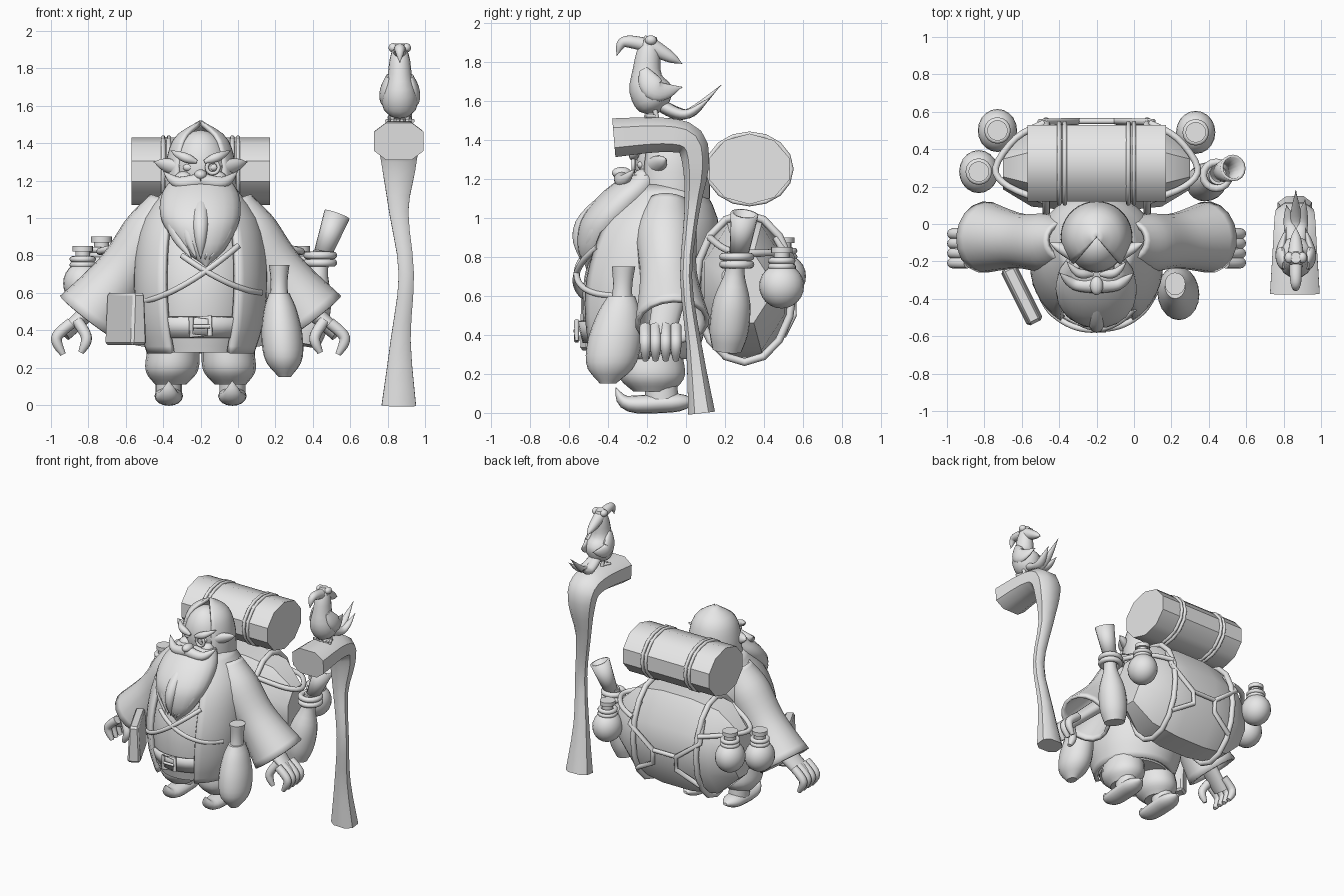
import bpy, bmesh, math
from mathutils import Vector

cube = bpy.data.objects.get("Cube")
if cube:
    bpy.data.objects.remove(cube, do_unlink=True)

clay = bpy.data.materials.new("plain grey")
clay.use_nodes = True
clay.diffuse_color = (0.8, 0.8, 0.8, 1)
clay.node_tree.nodes["Principled BSDF"].inputs["Base Color"].default_value = clay.diffuse_color

# Shared width profiles, from the start of a part to its end
TUBE = (1, 1)
SPIKE = (1, .9, .6, 0)
LEAF = (.4, 1, .7, 0)
BLUNT = (1, 1, .9, .5)
DOME = (1, 1, .95, .7, 0)
PEAR = (.3, .9, 1, .8, .5)
BODY = (.8, .95, 1, .9, .5)


def finish(name, bm, thick=0, angle=40):
    bmesh.ops.recalc_face_normals(bm, faces=bm.faces)
    mesh = bpy.data.meshes.new(name)
    bm.to_mesh(mesh)
    bm.free()
    mesh.materials.append(clay)
    part = bpy.data.objects.new(name, mesh)
    bpy.context.collection.objects.link(part)
    bpy.ops.object.select_all(action='DESELECT')
    part.select_set(True)
    bpy.context.view_layer.objects.active = part
    bpy.ops.object.shade_smooth_by_angle(angle=math.radians(angle))
    if thick:
        shell = part.modifiers.new("thickness", 'SOLIDIFY')
        shell.thickness = thick
        shell.offset = 0


def sample(values, t, closed=False):
    """Smooth curve through evenly spaced values, at fraction t."""
    count = len(values)
    last = count if closed else count - 1
    i = min(int(t * last), last - 1)
    t = t * last - i
    p, q, r, w = (values[k % count if closed else max(0, min(last, k))] for k in range(i - 1, i + 3))
    return q + (r - p + (p * 2 - q * 5 + r * 4 - w + (q * 3 - r * 3 + w - p) * t) * t) * (t / 2)


def sweep(name, path, width, shape=TUBE, ratio=1, seg=16, steps=14, level=False,
          closed=False, gap=0, thick=0, power=1, angle=40):
    """Sweep an ellipse along a path; its width follows the shape, its depth the ratio."""
    path = [Vector(p) for p in path]
    fractions = [i / steps for i in range(steps if closed else steps + 1)]
    points = [sample(path, t, closed) for t in fractions]
    bm, rings, side = bmesh.new(), [], None
    faceted = seg <= 10
    grow = 1 / math.cos(math.pi / seg) if faceted else 1
    for i, (t, centre) in enumerate(zip(fractions, points)):
        after = points[(i + 1) % len(points)] if closed else points[min(i + 1, steps)]
        before = points[i - 1] if closed else points[max(i - 1, 0)]
        along = Vector((0, 0, 1)) if level else (after - before).normalized()
        if side is None:
            side = Vector((0, 1, 0)) if abs(along.x) > .9 else Vector((1, 0, 0))
        side = (side - along * side.dot(along)).normalized()
        up = along.cross(side)
        radius = max(width * sample(shape, t), .002) * grow
        ring = []
        for j in range(seg + bool(gap)):
            turn = math.tau * (j + faceted / 2) / seg
            if gap:
                turn = gap - math.pi / 2 + (math.tau - gap * 2) * j / seg
            a, b = (math.copysign(abs(f) ** power, f) for f in (math.cos(turn), math.sin(turn)))
            ring.append(bm.verts.new(centre + (side * a + up * b * ratio) * radius))
        rings.append(ring)
    for i in range(len(rings) if closed else steps):
        near, far = rings[i], rings[(i + 1) % len(rings)]
        for j in range(seg):
            k = j + 1 if gap else (j + 1) % seg
            bm.faces.new((near[j], near[k], far[k], far[j]))
    if not (closed or thick):
        bm.faces.new(rings[0])
        bm.faces.new(rings[-1])
    finish(name, bm, thick, angle)


def rope(name, points, radius=.016, closed=False, smooth=4):
    spans = len(points) if closed else len(points) - 1
    sweep(name, points, radius, seg=12, steps=spans * smooth, closed=closed, angle=60)


def hoop(name, centre, u, v, radius=.016, count=16):
    """Rope ring spanned by two half axes."""
    turns = [math.tau * i / count for i in range(count)]
    rope(name, [Vector(centre) + Vector(u) * math.cos(a) + Vector(v) * math.sin(a) for a in turns],
         radius, True, 1)


def ball(name, centre, size):
    bm = bmesh.new()
    bmesh.ops.create_uvsphere(bm, u_segments=20, v_segments=12, radius=1)
    bmesh.ops.scale(bm, vec=size, verts=bm.verts)
    bmesh.ops.translate(bm, vec=centre, verts=bm.verts)
    finish(name, bm)


def mid(y, z, x=0):
    """Point measured from the traveller's own centre line."""
    return Vector((x - .2, y, z))


# Torso, open coat and belt
spine = [mid(-.24, .28), mid(-.21, .7), mid(-.1, 1.16)]
girth = .31
sweep("torso", spine, girth, BODY, seg=32, level=True)
sweep("coat", spine, girth * 1.1, BODY, seg=36, level=True, gap=math.radians(33), thick=.03)
sweep("collar", [mid(-.1, 1.1), mid(-.1, 1.2)], .2, (1, .8), steps=1, level=True)


def on_coat(x, z):
    t = (z - spine[0].z) / (spine[-1].z - spine[0].z)
    r = girth * 1.13 * sample(BODY, t)
    return mid(sample(spine, t).y - math.sqrt(max(r * r - x * x, 0)), z, x)


sweep("belt", [mid(-.24, .36), mid(-.24, .47)], .28, (1, 1.1), seg=32, steps=1, level=True, thick=.02)
corners = [(-1, -1), (1, -1), (1, 1), (-1, 1)]
rope("buckle_frame", [mid(-.56, .42 + b * .05, a * .05) for a, b in corners], .014, True, 1)
rope("buckle_pin", [mid(-.57, .42, -.04), mid(-.57, .42, .05)], .01)

# Ropes crossing the belly
for name, start, end, low, high in (("satchel_rope", -.33, .2, .55, .85), ("waterskin_rope", .32, -.1, .6, .8)):
    rope(name, [on_coat(start + (end - start) * t, low + (high - low) * t ** 1.5)
                for t in (i / 8 for i in range(9))])

for s, tag in ((1, "left"), (-1, "right")):
    def at(x, y, z):
        return mid(y, z, s * x)

    # Baggy trousers and curled shoes
    sweep(tag + "_trouser", [at(.16, -.17, .11), at(.14, -.19, .36)], .14, (.6, 1, 1, .9), 1.2, level=True)
    sweep(tag + "_ankle", [at(.17, -.12, .03), at(.17, -.13, .16)], .07, ratio=1.2, steps=1)
    sweep(tag + "_shoe", [at(.17, .05, .06), at(.17, -.1, .05), at(.17, -.3, .05), at(.17, -.36, .13)],
          .076, (.2, .9, 1, .9, .5, 0), .65)

    # Wide sleeves and hands
    sweep(tag + "_sleeve", [at(.18, -.09, 1.08), at(.26, -.1, .92), at(.42, -.09, .7), at(.6, -.07, .465)],
          .15, (.6, .95, .9, 1.2), seg=18, thick=.025)
    sweep(tag + "_palm", [at(.47, -.08, .62), at(.73, -.13, .38)], .05, (1, .9, .8), 1.7)
    for i in range(4):
        y = -.13 + (i - 1.5) * .052
        sweep(tag + "_finger", [at(.69, y, .44), at(.77, y, .36), at(.735, y, .27)], .03, BLUNT, seg=12)
    sweep(tag + "_thumb", [at(.66, -.17, .45), at(.61, -.2, .36), at(.64, -.2, .28)], .03, BLUNT, seg=12)

    # Face halves
    sweep(tag + "_ear", [at(.1, -.17, 1.26), at(.25, -.1, 1.3)], .04, SPIKE, 1.3)
    sweep(tag + "_moustache", [at(0, -.33, 1.2), at(.12, -.32, 1.19), at(.2, -.26, 1.25)], .04, SPIKE)
    sweep(tag + "_brow", [at(.02, -.27, 1.3), at(.1, -.26, 1.33), at(.16, -.2, 1.36)], .025, LEAF)
    ball(tag + "_eye", at(.065, -.23, 1.27), (.03, .02, .02))
    ball(tag + "_cheek", at(.09, -.22, 1.21), (.05, .05, .04))

# Head, hood, nose and monocle
ball("head", mid(-.11, 1.27), (.15, .15, .2))
sweep("hood", [mid(-.07, 1.1), mid(-.07, 1.51)], .18, DOME, seg=28, level=True,
      gap=math.radians(40), thick=.025)
ball("nose", mid(-.33, 1.23), (.035, .05, .03))
hoop("monocle", mid(-.27, 1.27, .065), (.032, 0, 0), (0, 0, .032), .01)

# Beard with combed locks
sweep("beard", [mid(-.21, 1.22), mid(-.4, .98), mid(-.51, .74, .03)], .21, (.7, 1, .98, .6, 0), .7, 20, level=True)
for i in range(-2, 3):
    x, back = i * .07, abs(i) * .04
    sweep("beard_lock", [mid(-.3, 1.18, x / 2), mid(back - .53, .96, x), mid(-.54, .78, x / 3)], .045, LEAF)

# Satchel on the right hip
bm = bmesh.new()
bmesh.ops.create_cube(bm, size=1)
bmesh.ops.scale(bm, vec=(.33, .1, .28), verts=bm.verts)
bmesh.ops.bevel(bm, geom=bm.edges[:], offset=.015, segments=1, affect='EDGES')
for v in bm.verts:
    v.co.y *= .8 - v.co.z
    v.co.rotate(Vector((1, 0, 0)).rotation_difference(Vector((.45, -.9, 0))))
bmesh.ops.translate(bm, vec=(-.6, -.38, .46), verts=bm.verts)
finish("satchel", bm, angle=30)

# Waterskin on the left hip
sweep("waterskin", [(.25, -.4, .15), (.22, -.33, .6)], .11, PEAR, 1.25, 20, level=True)
sweep("waterskin_neck", [(.22, -.33, .54), (.22, -.32, .75)], .05, (1.1, .9, 1.1), 1.1, level=True)

# Backpack, bedroll and their lashings
pack, roll = (.3, .64), (.325, 1.25)
sweep("backpack", [mid(*pack, -.5), mid(*pack, .5)], .23, (.5, .9, 1, 1, .9, .5), 1.55, 8, 5, angle=35)
sweep("bedroll", [mid(*roll, -.37), mid(*roll, .37)], .205, TUBE, .84, 10, 1)
for s in (-1, 1):
    for x in (.17, .2):
        hoop("bedroll_strap", mid(*roll, s * x), (0, .215, 0), (0, 0, .18), .012)
    hoop("pack_strap", mid(*pack, s * .27), (0, .25, 0), (0, 0, .38), .02)
    rope("pack_brace", [mid(.46, .9, s * .27), mid(.545, .75, s * .3), mid(.55, .6, s * .1),
                        mid(.55, .5, s * .1), mid(.5, .4, s * .27)], .018, smooth=1)
    rope("pack_side_rope", [mid(.12, .9, s * .27), mid(.2, .84, s * .47), mid(.3, .82, s * .54),
                            mid(.46, .82, s * .43), mid(.54, .8, s * .28)], .018)
rope("pack_cross_rope", [mid(.55, .6, -.1), mid(.55, .6, .1)])

# Round flasks with corks
for spot in ((.33, .49, .65), (-.73, .5, .7), (-.83, .28, .65)):
    base, up = Vector(spot), Vector((0, 0, .1))
    ball("flask", base, (.105, .115, .115))
    sweep("flask_neck", [base + up, base + up * 1.7], .04, steps=1)
    sweep("flask_cork", [base + up * 1.7, base + up * 2], .055, steps=1)
    for height in (1, 1.3):
        hoop("flask_tie", base + up * height, (.055, 0, 0), (0, .055, 0))

# Tall bottle with a scroll in its mouth
sweep("tall_bottle", [(.36, .21, .32), (.45, .26, .82)], .1, (.75, 1, .95, .5, .5), seg=20)
for z in (.76, .8):
    hoop("bottle_tie", (.44, .26, z), (.07, 0, 0), (0, .07, 0), .02)
sweep("scroll", [(.45, .27, .8), (.53, .3, 1.02)], .04, (1, 1.6), steps=1, thick=.015)

# Staff with a hooked head
sweep("staff", [(.86, .08, 0), (.87, .04, .35), (.9, 0, .7), (.86, .03, 1.03), (.86, .05, 1.25),
                (.86, .02, 1.39), (.86, -.12, 1.425), (.86, -.37, 1.41)],
      .1, (.9, .52, .4, .5, .85, 1.05, 1.15, 1.3), .75, 8, 21, power=.75, angle=50)


def bird(y, z, x=0):
    """Point measured from the bird's centre line."""
    return Vector((x + .865, y, z))


# Bird perched on the staff
sweep("bird_body", [bird(-.12, 1.55), bird(-.2, 1.7), bird(-.18, 1.93)], .09, (.3, 1, 1.05, .75, .6, .3), 1.1)
sweep("bird_beak", [bird(-.22, 1.89), bird(-.32, 1.9), bird(-.355, 1.83)], .035, SPIKE)
sweep("bird_crest", [bird(-.2, 1.89), bird(-.02, 1.79)], .045, SPIKE)
for s in (-1, 1):
    ball("bird_eye", bird(-.18, 1.91, s * .035), (.025, .03, .025))
    sweep("bird_wing", [bird(-.22, 1.76, s * .06), bird(-.15, 1.65, s * .08), bird(-.02, 1.67, s * .05)],
          .03, LEAF, 2)
    rope("bird_leg", [bird(-.17, 1.6, s * .04), bird(-.15, 1.51, s * .04)], .013)
    for spread in (-.03, 0, .03):
        rope("bird_toe", [bird(-.15, 1.52, s * .04), bird(-.21, 1.52, s * .04 + spread)], .01)
for i, y, z in ((-1, .1, 1.58), (0, .18, 1.68), (1, .13, 1.62)):
    sweep("tail_feather", [bird(-.14, 1.58), bird(0, 1.53, i * .03), bird(y, z, i * .05)], .045, SPIKE, .7)
